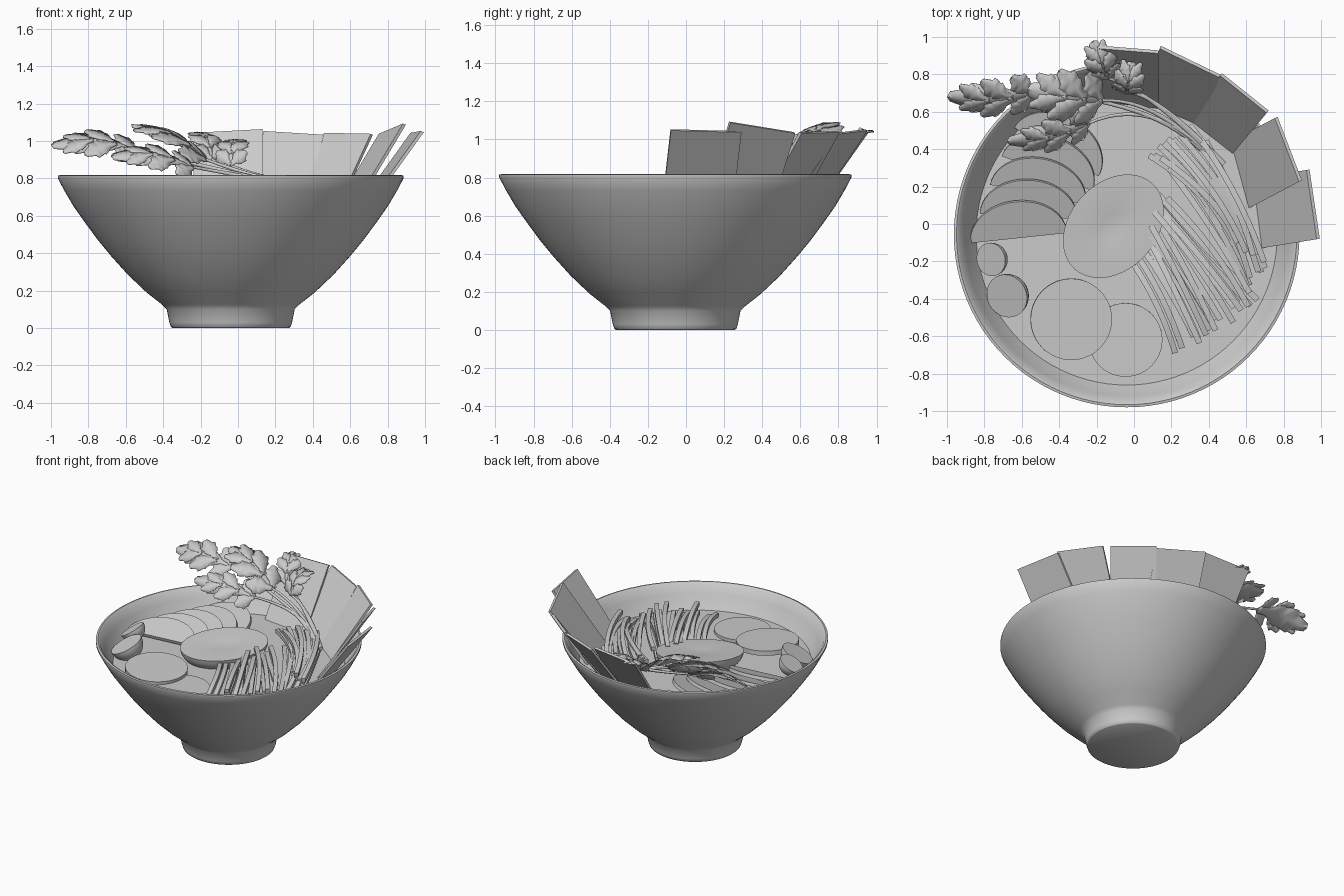
import bpy, bmesh, math, random
from math import sin, cos, pi, radians
from mathutils import Vector, Matrix, Euler

random.seed(4)
if "Cube" in bpy.data.objects:
    bpy.data.objects.remove(bpy.data.objects["Cube"])

CX, CY, SOUP = -0.039, -0.056, 0.645

grey = bpy.data.materials.new("plain grey")
grey.use_nodes = True
grey.diffuse_color = (0.6, 0.6, 0.6, 1)
grey.node_tree.nodes["Principled BSDF"].inputs["Base Color"].default_value = (0.6, 0.6, 0.6, 1)


def finish(name, bm, smooth=None, matrix=None):
    bmesh.ops.recalc_face_normals(bm, faces=bm.faces)
    if matrix:
        bm.transform(matrix)
    me = bpy.data.meshes.new(name)
    bm.to_mesh(me)
    bm.free()
    me.materials.append(grey)
    ob = bpy.data.objects.new(name, me)
    bpy.context.collection.objects.link(ob)
    if smooth:
        bpy.ops.object.select_all(action='DESELECT')
        ob.select_set(True)
        bpy.context.view_layer.objects.active = ob
        bpy.ops.object.shade_smooth_by_angle(angle=radians(smooth))
    return ob


def place(loc, rot=(0, 0, 0)):
    return Matrix.Translation(loc) @ Euler([radians(a) for a in rot]).to_matrix().to_4x4()


def lathe(name, profile, steps=96, smooth=40, matrix=None):
    bm = bmesh.new()
    vs = [bm.verts.new((r, 0, z)) for r, z in profile]
    es = [bm.edges.new(p) for p in zip(vs, vs[1:])]
    bmesh.ops.spin(bm, geom=vs + es, axis=(0, 0, 1), cent=(0, 0, 0), angle=2 * pi, steps=steps)
    bmesh.ops.remove_doubles(bm, verts=bm.verts, dist=1e-4)
    return finish(name, bm, smooth, matrix)


def slab(name, outline, thick, matrix, smooth=30):
    """Extruded flat outline with its top on the local z = 0 plane."""
    bm = bmesh.new()
    f = bm.faces.new([bm.verts.new((x, y, 0)) for x, y in outline])
    ext = bmesh.ops.extrude_face_region(bm, geom=[f])["geom"]
    bmesh.ops.translate(bm, vec=(0, 0, -thick), verts=[v for v in ext if isinstance(v, bmesh.types.BMVert)])
    return finish(name, bm, smooth, matrix)


def rod(name, a, mid, b, radius, sides=4, n=8, taper=0.0):
    """Thin rod swept along a quadratic bend."""
    bm = bmesh.new()
    a, mid, b = Vector(a), Vector(mid), Vector(b)
    rings = []
    for i in range(n + 1):
        t = i / n
        p = a * (1 - t) ** 2 + mid * 2 * t * (1 - t) + b * t * t
        d = ((mid - a) * (1 - t) + (b - mid) * t).normalized()
        u = d.cross(Vector((0, 0, 1))).normalized()
        w = u.cross(d)
        r = radius * (1 - taper * t)
        rings.append([bm.verts.new(p + r * (u * cos(k) + w * sin(k)))
                      for k in [2 * pi * (j + 0.5) / sides for j in range(sides)]])
    for r0, r1 in zip(rings, rings[1:]):
        for j in range(sides):
            k = (j + 1) % sides
            bm.faces.new((r0[j], r0[k], r1[k], r1[j]))
    bm.faces.new(rings[0])
    bm.faces.new(rings[-1])
    return finish(name, bm, 50)


def leaf(name, base, tip, width, roll, arch=0.05):
    """Broad lobed leaf, arched along its length and rolled about its midrib."""
    base, tip = Vector(base), Vector(tip)
    length = (tip - base).length
    d = (tip - base).normalized()
    level = d.cross(Vector((0, 0, 1))).normalized()
    rise = level.cross(d)
    side = level * cos(radians(roll)) + rise * sin(radians(roll))
    up = side.cross(d)
    bm = bmesh.new()

    def lobe(x0, angle, size, half, lift):
        n = 12
        rows = []
        for i in range(n + 1):
            t = i / n
            tooth = (0.85, 0.95, 1.1)[i % 3]
            w = half * tooth * max(sin(pi * t ** 1.25), 0.35 * (1 - t))
            row = []
            for s in (-1, 0, 1):
                along = size * (t + (0.05 * abs(s) if i % 3 == 2 else 0))
                x = x0 + along * cos(angle) - s * w * sin(angle)
                y = along * sin(angle) + s * w * cos(angle)
                z = arch * sin(pi * min(x / length, 1.1)) - abs(y) * 0.2 + lift
                row.append(bm.verts.new(base + d * x + side * y + up * z))
            rows.append(row)
        for r0, r1 in zip(rows, rows[1:]):
            for j in (0, 1):
                bm.faces.new((r0[j], r0[j + 1], r1[j + 1], r1[j]))

    lobe(0, 0, length, width * 0.34, 0)
    for s in (-1, 1):
        lobe(0, s * 0.8, width * 0.62, width * 0.2, 0.003)
        lobe(length * 0.25, s * 0.6, width * 0.75, width * 0.2, 0.005)
        lobe(length * 0.52, s * 0.45, width * 0.65, width * 0.16, 0.004)
    ob = finish(name, bm, 60)
    mod = ob.modifiers.new("thickness", 'SOLIDIFY')
    mod.thickness = 0.005


# Bowl with foot, and the broth surface
bowl = [(0, 0), (0.312, 0), (0.32, 0.006), (0.328, 0.03), (0.342, 0.1), (0.367, 0.125),
        (0.45, 0.19), (0.55, 0.285), (0.64, 0.385), (0.71, 0.47), (0.78, 0.565), (0.84, 0.65),
        (0.89, 0.735), (0.924, 0.80), (0.924, 0.815), (0.91, 0.818), (0.897, 0.81), (0.865, 0.745),
        (0.805, 0.645), (0.70, 0.51), (0.5, 0.29), (0.3, 0.16), (0, 0.13)]
lathe("bowl", bowl, matrix=place((CX, CY, 0)))
lathe("broth", [(0, SOUP), (0.807, SOUP)], matrix=place((CX, CY, 0)))

# Halved egg with a slightly hollow face
arc = [(cos(a), -sin(a)) for a in [pi / 2 * i / 10 for i in range(11)]]
lathe("halved_egg", [(0, -0.08), (0.25, -0.05), (0.5, -0.01), (0.97, 0)] + arc, 48, 30,
      place((-0.11, -0.012, 0.745), (4, -3, 48)) @ Matrix.Diagonal((0.31, 0.232, 0.17, 1)))

# Halved small tomatoes against the wall
for name, loc, r, rot in (("small_tomato_half", (-0.765, -0.19, 0.755), 0.09, (8, -32, 0)),
                          ("large_tomato_half", (-0.68, -0.385, 0.735), 0.118, (14, -25, 0))):
    lathe(name, [(0, 0)] + arc, 32, 30, place(loc, rot) @ Matrix.Scale(r, 4))

# Round vegetable slices
circle = [(cos(2 * pi * i / 48), sin(2 * pi * i / 48)) for i in range(48)]
for name, loc, r, rot in (("upper_round_slice", (-0.335, -0.51, 0.70), 0.218, (2, 3, 0)),
                          ("lower_round_slice", (-0.045, -0.62, 0.664), 0.197, (1, 0, 0))):
    slab(name, [(x * r, y * r) for x, y in circle], 0.035, place(loc, rot))

# Fan of half-round slices, each resting on the next
for i in range(5):
    half = [(0.26 * cos(pi * k / 24), 0.205 * sin(pi * k / 24)) for k in range(25)]
    slab(f"fan_slice_{i + 1}", half, 0.025,
         place((-0.615 + 0.05 * i, -0.075 + 0.115 * i, 0.685), (19, 0, 6 - 9 * i)))

# Sheets leaning on the back left wall, given by the ends of their top edges
sheets = [((0.985, -0.08, 1.05), (0.93, 0.29, 1.04)), ((0.89, 0.23, 1.09), (0.76, 0.57, 1.035)),
          ((0.715, 0.60, 1.035), (0.465, 0.80, 1.04)), ((0.46, 0.79, 1.03), (0.14, 0.945, 1.05)),
          ((0.13, 0.92, 1.06), (-0.24, 0.95, 1.04))]
for i, ends in enumerate(sheets):
    bm = bmesh.new()
    a, b = (Vector(e) for e in ends)
    mid, half = (a + b) / 2, (b - a) / 2
    out = Vector((mid.x - CX, mid.y - CY, -0.4)).normalized() * 0.018
    foot = Vector((CX + (mid.x - CX) * 0.68, CY + (mid.y - CY) * 0.68, 0.6))
    quad = [a, b, foot + half, foot - half]
    front = [bm.verts.new(p - out / 2) for p in quad]
    back = [bm.verts.new(p + out / 2) for p in quad]
    bm.faces.new(front)
    bm.faces.new(back)
    for j in range(4):
        k = (j + 1) % 4
        bm.faces.new((front[j], front[k], back[k], back[j]))
    finish(f"leaning_sheet_{i + 1}", bm)


# Two heaps of thin vegetable sticks
def heap(name, count, s0, s1, e0, e1, z, bend):
    for i in range(count):
        t = i / (count - 1)
        j = lambda k: Vector((random.uniform(-k, k), random.uniform(-k, k), random.uniform(-k, k)))
        a = Vector(s0).lerp(Vector(s1), t).to_3d() + Vector((0, 0, z)) + j(0.03)
        b = Vector(e0).lerp(Vector(e1), t).to_3d() + Vector((0, 0, z - 0.02)) + j(0.03)
        mid = (a + b) / 2 + Vector((bend, bend * 0.6, 0.05)) + j(0.025)
        rod(f"{name}_{i + 1}", a, mid, b, 0.022)


heap("front_stick", 12, (0.02, -0.2), (0.14, 0.17), (0.24, -0.66), (0.63, -0.40), 0.70, 0.01)
heap("front_stick_top", 6, (0.08, -0.08), (0.17, 0.12), (0.35, -0.62), (0.6, -0.45), 0.735, 0.02)
heap("back_stick", 11, (0.08, 0.34), (0.29, 0.52), (0.49, -0.06), (0.67, -0.2), 0.75, 0.06)
heap("back_stick_low", 7, (0.18, 0.3), (0.36, 0.45), (0.6, -0.36), (0.68, -0.22), 0.70, 0.05)

# Herb sprig: stems gathered near the sticks, each ending in a leaf
herbs = [((-0.54, 0.70, 0.95), (-1.0, 0.68, 0.98), 0.27, 35), ((-0.17, 0.66, 0.90), (-0.57, 0.72, 1.09), 0.31, 12),
         ((-0.24, 0.54, 0.86), (-0.68, 0.44, 0.92), 0.24, 38), ((-0.14, 0.78, 0.90), (-0.22, 0.98, 1.05), 0.19, 0),
         ((-0.04, 0.70, 0.87), (-0.01, 0.87, 1.01), 0.18, 0)]
for i, (base, tip, width, roll) in enumerate(herbs):
    leaf(f"herb_leaf_{i + 1}", base, tip, width, roll)
    rod(f"herb_stem_{i + 1}", (0.36 + 0.03 * i, 0.40 - 0.02 * i, 0.74), (0.1, 0.66 + 0.015 * i, 0.80),
        base, 0.016, 8, 14, 0.5)
